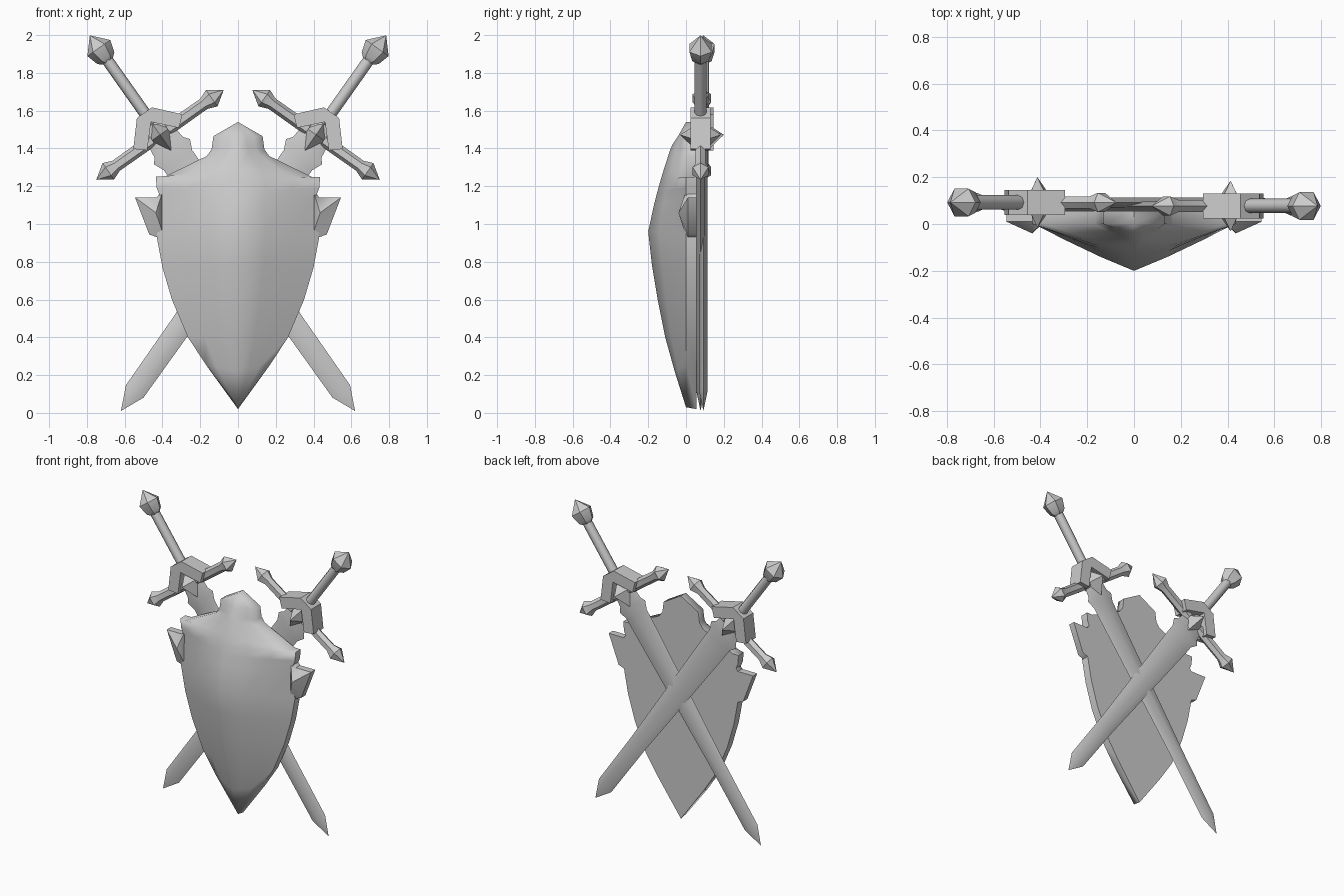
import bpy, bmesh, math

cube = bpy.data.objects.get("Cube")
if cube:
    bpy.data.objects.remove(cube, do_unlink=True)

steel = bpy.data.materials.new("steel_grey")
steel.use_nodes = True
COLOUR = (0.6, 0.6, 0.6, 1)
steel.diffuse_color = COLOUR
steel.node_tree.nodes["Principled BSDF"].inputs["Base Color"].default_value = COLOUR


def finish(name, bm, angle=None):
    """Turn a bmesh into a named object, smooth below the given angle."""
    bmesh.ops.remove_doubles(bm, verts=bm.verts, dist=0.0005)
    bmesh.ops.recalc_face_normals(bm, faces=bm.faces)
    mesh = bpy.data.meshes.new(name)
    bm.to_mesh(mesh)
    bm.free()
    mesh.materials.append(steel)
    obj = bpy.data.objects.new(name, mesh)
    bpy.context.collection.objects.link(obj)
    if angle:
        bpy.ops.object.select_all(action='DESELECT')
        obj.select_set(True)
        bpy.context.view_layer.objects.active = obj
        bpy.ops.object.shade_smooth_by_angle(angle=math.radians(angle))
    return obj


def loft(name, rings, place, angle=None):
    """Skin a list of equal rings and cap both ends."""
    bm = bmesh.new()
    loops = [[bm.verts.new(place(*p)) for p in ring] for ring in rings]
    n = len(loops[0])
    for a, b in zip(loops, loops[1:]):
        for i in range(n):
            j = (i + 1) % n
            bm.faces.new((a[i], a[j], b[j], b[i]))
    bm.faces.new(loops[0])
    bm.faces.new(loops[-1])
    # pinched rings become points
    bmesh.ops.dissolve_degenerate(bm, dist=0.0005, edges=bm.edges)
    return finish(name, bm, angle)


def circle(r, sides):
    return [(r * math.cos(2 * math.pi * i / sides),
             r * math.sin(2 * math.pi * i / sides)) for i in range(sides)]


# ---- shield: (ridge z, ridge y, edge x, edge z) from the tip up ----
ROWS = [(0.04, 0.0, 0, 0.02), (0.22, -0.06, 0.17, 0.255), (0.4, -0.11, 0.265, 0.4),
        (0.6, -0.15, 0.35, 0.6), (0.78, -0.18, 0.4, 0.77), (0.96, -0.2, 0.43, 0.93),
        (1.1, -0.17, 0.41, 1.14), (1.17, -0.152, 0.43, 1.19),
        (1.23, -0.135, 0.435, 1.25), (1.29, -0.117, 0.39, 1.25),
        (1.39, -0.085, 0.165, 1.36), (1.42, -0.072, 0.14, 1.395),
        (1.46, -0.045, 0.13, 1.465), (1.54, 0.0, 0, 1.54)]
BACK = 0.055
bm = bmesh.new()
grid = []
for zc, yc, xe, ze in ROWS:
    line = []
    for k in range(-3, 4):
        t = abs(k) / 3
        line.append(bm.verts.new((xe * k / 3, yc * (1 - t ** 1.1),
                                  zc + (ze - zc) * t)))
    grid.append(line)
for a, b in zip(grid, grid[1:]):
    for i in range(6):
        bm.faces.new((a[i], a[i + 1], b[i + 1], b[i]))
bmesh.ops.remove_doubles(bm, verts=bm.verts, dist=0.001)
# close the doubled tips, then pull the rim back and fill it
tip = [v for v in bm.verts if v.co.z < 0.05]
bmesh.ops.pointmerge(bm, verts=tip, merge_co=(0, 0, 0.03))
bmesh.ops.dissolve_degenerate(bm, dist=0.001, edges=bm.edges)
rim = [e for e in bm.edges if e.is_boundary]
out = bmesh.ops.extrude_edge_only(bm, edges=rim)["geom"]
for v in out:
    if isinstance(v, bmesh.types.BMVert):
        v.co.y = BACK
        if v.co.z < 0.05:
            v.co.z = 0.02
back_edges = [e for e in out if isinstance(e, bmesh.types.BMEdge)]
bmesh.ops.edgeloop_fill(bm, edges=back_edges)
finish("shield", bm, 58)

# ---- pointed lobes on the shield's sides ----
LOBE = [(0.38, 0.9), (0.43, 0.93), (0.47, 0.945), (0.545, 1.14), (0.43, 1.14),
        (0.39, 1.2)]
for side, label in ((1, "left"), (-1, "right")):
    bm = bmesh.new()
    front = [bm.verts.new((side * x, 0.01, z)) for x, z in LOBE]
    rear = [bm.verts.new((side * x, BACK, z)) for x, z in LOBE]
    apex = bm.verts.new((side * 0.435, -0.04, 1.06))
    n = len(LOBE)
    for i in range(n):
        j = (i + 1) % n
        bm.faces.new((front[i], front[j], apex))
        bm.faces.new((front[i], front[j], rear[j], rear[i]))
    bm.faces.new(rear)
    finish(label + "_shield_lobe", bm, 50)

# ---- crossed swords: v runs across, y is depth, u runs from tip to pommel ----
BLADE = [(0, 0), (0.057, 0.127), (0.06, 0.55), (0.092, 1.56), (0.092, 1.625),
         (0.116, 1.68), (0.093, 1.71), (0.085, 1.78), (0.03, 1.86)]
GRIP = [(0.031, 1.9), (0.031, 2.29)]
POMMEL = [(0.03, 2.265), (0.055, 2.287), (0.074, 2.352), (0, 2.434)]
ARM = [(0.034, 0.05), (0.033, 0.285), (0.053, 0.335), (0, 0.413)]
GUARD = [(0.159, 1.81), (0.049, 1.933), (-0.049, 1.933), (-0.159, 1.81),
         (-0.103, 1.762), (0, 1.873), (0.103, 1.762)]
GEM_U = 1.79
for side, label, depth in ((1, "left", 0.077), (-1, "right", 0.092)):
    def place(v, y, u):
        return (side * (0.577 * u - 0.817 * v - 0.62), depth + y,
                0.01 + 0.817 * u + 0.577 * v)

    blade = []
    for w, u in BLADE:
        t = 0.022 if w else 0
        blade.append([(w, 0, u), (0, t, u), (-w, 0, u), (0, -t, u)])
    loft(label + "_blade", blade, place, 50)

    loft(label + "_grip", [[(a, b, u) for a, b in circle(r, 8)] for r, u in GRIP],
         place, 50)
    loft(label + "_pommel", [[(a, b * 0.92, u) for a, b in circle(r, 6)]
                             for r, u in POMMEL], place, 30)
    loft(label + "_guard", [[(v, y, u) for v, u in GUARD] for y in (-0.053, 0.053)],
         place)

    # guard arms to both sides of the blade
    for way, end in ((1, "inner"), (-1, "outer")):
        loft(label + "_" + end + "_guard_arm",
             [[(way * d, b * 0.9, GEM_U + a) for a, b in circle(r, 6)]
              for r, d in ARM], place, 35)

    # kite-shaped gem through the guard
    bm = bmesh.new()
    kite = [bm.verts.new(place(v, 0, u)) for v, u in
            ((0, 1.66), (0.062, GEM_U), (0, 1.876), (-0.062, GEM_U))]
    for y in (-0.108, 0.108):
        peak = bm.verts.new(place(0, y, GEM_U))
        for i in range(4):
            bm.faces.new((kite[i], kite[(i + 1) % 4], peak))
    finish(label + "_gem", bm)
